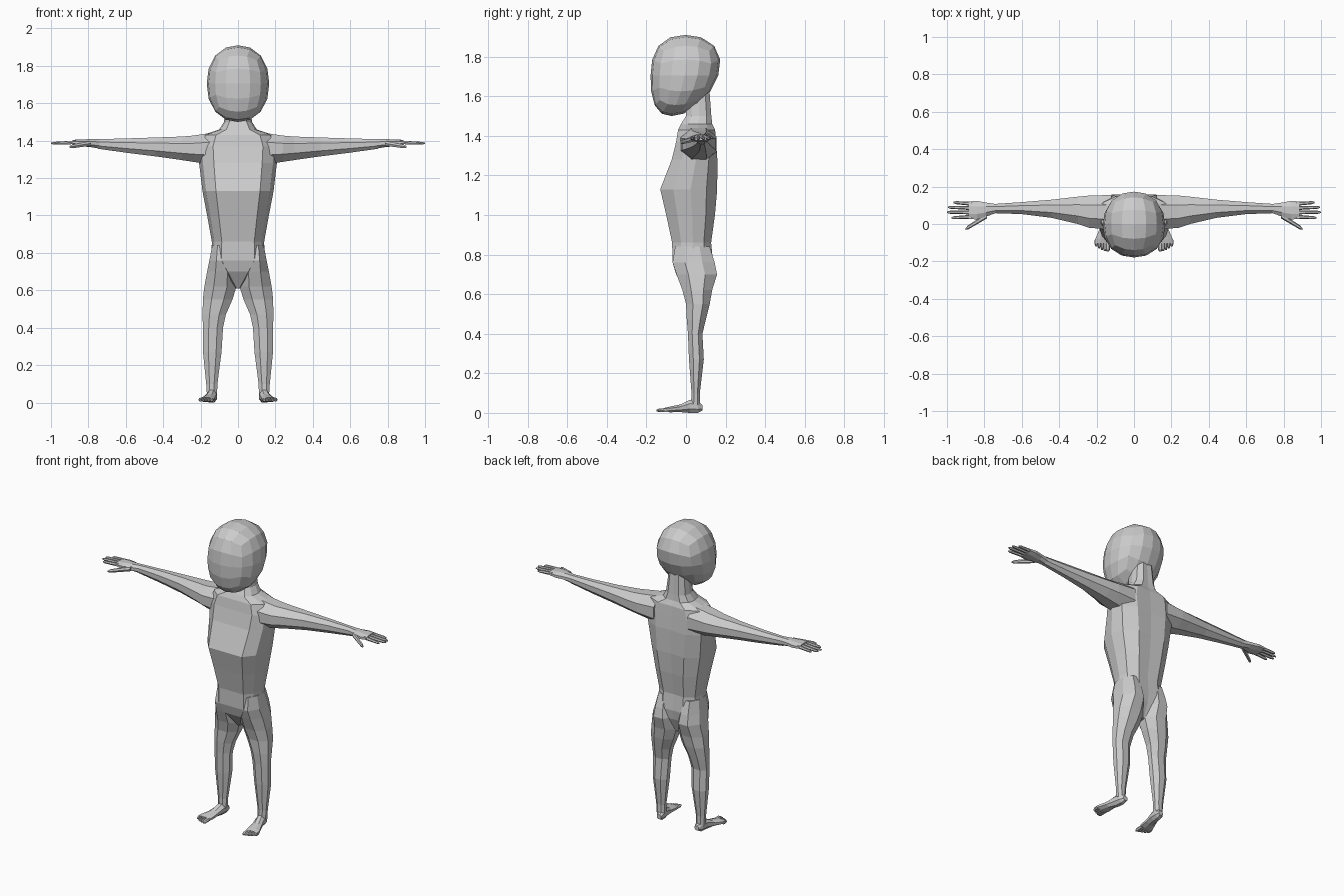
import bpy, bmesh, math
from mathutils import Vector


def polygon(n):
    """Unit n-gon profile stretched to touch its bounds."""
    off = math.pi / n if n % 4 == 0 else 0
    k = 1 / math.cos(off)
    return [(k * math.cos(off + 2 * math.pi * i / n),
             k * math.sin(off + 2 * math.pi * i / n)) for i in range(n)]


def finish(name, bm, mirror):
    bmesh.ops.recalc_face_normals(bm, faces=bm.faces)
    me = bpy.data.meshes.new(name)
    bm.to_mesh(me)
    bm.free()
    ob = bpy.data.objects.new(name, me)
    bpy.context.collection.objects.link(ob)
    if mirror:
        ob.modifiers.new("mirror", 'MIRROR').use_mirror_merge = False
    return ob


def loft(name, axis, sections, profile, mirror=True):
    """Sections are (position on axis, a0, a1, b0, b1) in the other two axes."""
    bm = bmesh.new()
    rings = []
    for t, a0, a1, b0, b1 in sections:
        ring = []
        for u, v in profile:
            co = [(a0 + a1) / 2 + u * (a1 - a0) / 2, (b0 + b1) / 2 + v * (b1 - b0) / 2]
            co.insert("xyz".index(axis), t)
            ring.append(bm.verts.new(co))
        rings.append(ring)
    n = len(profile)
    for r, s in zip(rings, rings[1:]):
        for i in range(n):
            j = (i + 1) % n
            bm.faces.new((r[i], r[j], s[j], s[i]))
    bm.faces.new(rings[0])
    bm.faces.new(rings[-1])
    return finish(name, bm, mirror)


# Head: cube sphere pulled into a tilted egg
bm = bmesh.new()
bmesh.ops.create_cube(bm, size=2)
bmesh.ops.subdivide_edges(bm, edges=bm.edges[:], cuts=3, use_grid_fill=True)
for v in bm.verts:
    c = Vector([math.tan(k * math.pi / 4) for k in v.co])
    c /= sum(abs(k) ** 2.2 for k in c) ** (1 / 2.2)
    v.co = (0.167 * c.x,
            -0.008 + 0.035 * c.z - 0.03 * c.z ** 2 + c.y * (0.171 + 0.03 * c.z),
            1.705 + 0.205 * c.z)
finish("head", bm, False)

# Torso with neck and pelvis
half = [(0, -1), (.62, -1), (.9, -.55), (1, .05), (.9, .6), (.5, .97), (0, .93)]
body = half + [(-a, b) for a, b in half[-2:0:-1]]
torso = [(1.66, .055, .0, .118), (1.50, .075, .0, .13), (1.46, .10, -.025, .135),
         (1.43, .19, -.04, .15), (1.37, .215, -.05, .155), (1.28, .208, -.072, .162),
         (1.13, .19, -.13, .162), (1.0, .165, -.10, .15), (.86, .14, -.07, .13),
         (.76, .142, -.068, .14), (.70, .09, -.05, .13), (.61, .012, .01, .09)]
loft("torso", 'z', [(z, -w, w, f, b) for z, w, f, b in torso], body, False)

# Legs
loft("leg", 'z', [(.84, .04, .138, -.055, .12), (.76, .025, .153, -.068, .145),
                  (.70, .012, .165, -.048, .157), (.62, .008, .18, -.018, .132),
                  (.55, .03, .188, .0, .12), (.47, .065, .189, .004, .10),
                  (.40, .08, .188, .01, .083), (.27, .088, .187, .015, .09),
                  (.10, .11, .17, .028, .07), (.04, .112, .166, .025, .072)], polygon(8))

# Feet and toes
loft("foot", 'y', [(.083, .118, .148, .012, .04), (.06, .112, .162, .0, .062),
                   (.02, .114, .168, .0, .066), (-.03, .122, .185, .004, .042),
                   (-.08, .124, .207, .003, .032), (-.105, .13, .21, .005, .026)], polygon(8))
for i, (tip, r) in enumerate([(-.148, .012), (-.145, .009), (-.138, .008),
                              (-.13, .008), (-.12, .008)]):
    x = .14 + .0155 * i
    loft("toe", 'y', [(-.085, x - r, x + r, .003, .026),
                      (tip + .012, x - r, x + r, .003, .024),
                      (tip, x - r * .5, x + r * .5, .007, .017)], polygon(6))

# Arms with palms
loft("arm", 'x', [(.12, -.03, .155, 1.27, 1.445), (.24, -.02, .152, 1.287, 1.427),
                  (.30, .0, .146, 1.296, 1.422), (.44, .033, .13, 1.316, 1.417),
                  (.60, .053, .117, 1.336, 1.412), (.75, .058, .107, 1.357, 1.408)],
     polygon(8))
loft("palm", 'x', [(.74, .058, .107, 1.358, 1.408), (.79, .04, .114, 1.366, 1.408),
                   (.84, .024, .124, 1.37, 1.407), (.885, .028, .12, 1.377, 1.404)],
     polygon(8))


# Fingers and thumb, each from a root to a tip (x, y, z)
def finger(name, root, tip, r):
    secs = []
    for f, s in ((0, 1.15), (.45, 1), (.88, .85), (1, .4)):
        p = Vector(root).lerp(Vector(tip), f)
        secs.append((p.x, p.y - r * s, p.y + r * s, p.z - r * s, p.z + r * s))
    loft(name, 'x', secs, polygon(6))


for y, tx, ty in ((.108, .965, .115), (.085, .995, .09), (.062, 1.0, .063), (.039, .975, .033)):
    finger("finger", (.865, y, 1.391), (tx, ty, 1.386), .0095)
finger("thumb", (.785, .045, 1.386), (.90, -.026, 1.367), .013)
